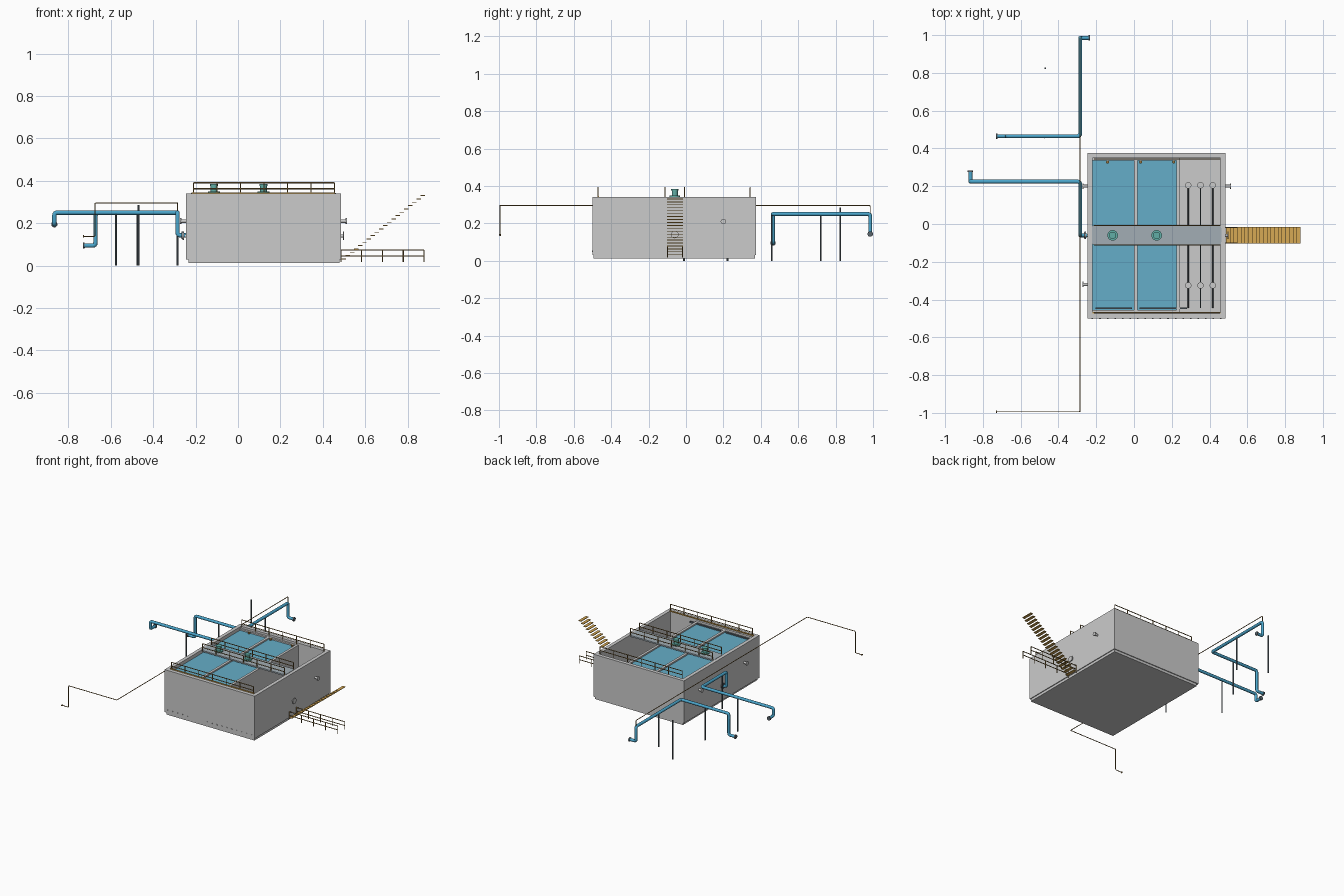
import bpy, bmesh, math
from mathutils import Vector

if "Cube" in bpy.data.objects:
    bpy.data.objects.remove(bpy.data.objects["Cube"])


def mat(name, r, g, b):
    m = bpy.data.materials.new(name)
    m.diffuse_color = (r, g, b, 1)
    m.use_nodes = True
    m.node_tree.nodes["Principled BSDF"].inputs["Base Color"].default_value = m.diffuse_color
    return m


BLUE = mat("pipe_blue", 0.07, 0.38, 0.6)
WATER = mat("water_blue", 0.13, 0.42, 0.58)
ORANGE = mat("tread_orange", 0.68, 0.4, 0.09)
BRASS = mat("rail_brass", 0.28, 0.17, 0.05)
TEAL = mat("motor_teal", 0.12, 0.42, 0.38)
DECK = mat("deck_grey", 0.36, 0.42, 0.46)
DARK = mat("steel_dark", 0.1, 0.13, 0.15)


def finish(name, bm, material=None, smooth=False):
    me = bpy.data.meshes.new(name)
    bm.to_mesh(me)
    bm.free()
    ob = bpy.data.objects.new(name, me)
    bpy.context.collection.objects.link(ob)
    if material:
        me.materials.append(material)
    if smooth:
        bpy.ops.object.select_all(action='DESELECT')
        bpy.context.view_layer.objects.active = ob
        ob.select_set(True)
        bpy.ops.object.shade_smooth_by_angle()
    return ob


def add_box(bm, lo, hi):
    vs = bmesh.ops.create_cube(bm, size=1)["verts"]
    for v in vs:
        v.co = Vector([(a + b) / 2 + c * (b - a) for a, b, c in zip(lo, hi, v.co)])


def add_cyl(bm, a, b, r, n=16):
    a, b = Vector(a), Vector(b)
    d = b - a
    m = d.to_track_quat('Z', 'Y').to_matrix().to_4x4()
    m.translation = (a + b) / 2
    bmesh.ops.create_cone(bm, cap_ends=True, segments=n, radius1=r, radius2=r,
                          depth=d.length, matrix=m)


def boxes(name, items, material=None):
    bm = bmesh.new()
    for lo, hi in items:
        add_box(bm, lo, hi)
    return finish(name, bm, material)


def cyls(name, items, material=None, n=16):
    bm = bmesh.new()
    for a, b, r in items:
        add_cyl(bm, a, b, r, n)
    return finish(name, bm, material, True)


def pipe(name, pts, r, material, bend=0.014):
    """Swept pipe along a path with short rounded elbows."""
    pts = [Vector(p) for p in pts]
    path = [pts[0]]
    for p, q, s in zip(pts, pts[1:], pts[2:]):
        a, b = q + (p - q).normalized() * bend, q + (s - q).normalized() * bend
        for i in range(5):
            t = i / 4
            path.append(a * (1 - t) ** 2 + q * 2 * t * (1 - t) + b * t * t)
    path.append(pts[-1])
    cu = bpy.data.curves.new(name, 'CURVE')
    cu.dimensions = '3D'
    cu.bevel_depth, cu.bevel_resolution, cu.use_fill_caps = r, 3, True
    sp = cu.splines.new('POLY')
    sp.points.add(len(path) - 1)
    for sp_pt, co in zip(sp.points, path):
        sp_pt.co = (*co, 1)
    cu.materials.append(material)
    ob = bpy.data.objects.new(name, cu)
    bpy.context.collection.objects.link(ob)


def railing(name, x0, x1, y, z, h, n):
    """Posts with a top rail and a mid rail, running along x."""
    r = 0.0028
    items = [((x0, y, z + h * k), (x1, y, z + h * k), r) for k in (0.5, 1)]
    for i in range(n):
        x = x0 + (x1 - x0) * i / (n - 1)
        items.append(((x, y, z), (x, y, z + h), r))
    cyls(name, items, BRASS, 8)


# Tank: base slab, outer walls and inner ledge
X0, X1, Y0, Y1, ZT = -0.245, 0.485, -0.5, 0.375, 0.34
boxes("tank_base", [((X0 + .012, Y0 + .006, .012), (X1 - .006, Y1 - .006, .035))])
W = 0.026
boxes("tank_walls", [
    ((X0, Y0, .03), (X1, Y0 + W, ZT)), ((X0, Y1 - W, .03), (X1, Y1, ZT)),
    ((X0, Y0 + W, .03), (X0 + W, Y1 - W, ZT)), ((X1 - W, Y0 + W, .03), (X1, Y1 - W, ZT))])
boxes("divider_walls", [((0.0, Y0 + W, .035), (.018, Y1 - W, .325)),
                        ((.226, Y0 + W, .035), (.244, Y1 - W, .325))])
boxes("end_ledges", [((X0 + W, Y0 + W, .29), (.226, -.455, .325)),
                     ((X0 + W, .335, .29), (.226, Y1 - W, .325))])

# Water in the two basins
boxes("water", [((X0 + W, -.46, .305), (0, .34, .315)), ((.018, -.46, .305), (.226, .34, .315))], WATER)

# Overflow troughs and small risers along the basin ends
boxes("overflow_troughs", [((-.205, -.45, .312), (-.01, -.442, .324)), ((.03, -.45, .312), (.28, -.442, .324))], DARK)
cyls("basin_risers", [((x, .328, .28), (x, .328, .326), .008) for x in (-.14, .035, .21)], BRASS)
cyls("front_bolts", [((-.22 + i * .04, Y0 - .003, .05), (-.22 + i * .04, Y0 + .005, .05), .004)
                     for i in range(18)], None, 8)

# Outlet chamber: floor pipes and discs
cyls("chamber_pipes", [((x, -.445, .05), (x, .205, .05), .003) for x in (.287, .352, .417)], DARK, 8)
cyls("chamber_discs", [((x, y, .035), (x, y, .062), .017) for x in (.287, .352, .417) for y in (-.325, .205)])

# Central walkway with rounded corners
deck = boxes("walkway", [((-.222, -.114, .332), (.462, -.004, .342))], DECK)
bm = bmesh.new()
bm.from_mesh(deck.data)
bmesh.ops.bevel(bm, geom=[e for e in bm.edges if abs(e.verts[0].co.z - e.verts[1].co.z) > .005],
                offset=.018, segments=5, affect='EDGES', profile=.5)
bm.to_mesh(deck.data)
bm.free()

# Railings
for nm, y in (("front_railing", -.47), ("walkway_railing_front", -.112),
              ("walkway_railing_back", -.008), ("back_railing", .343)):
    railing(nm, -.21, .455, y, .335, .056, 7)
boxes("front_kickplate", [((-.22, -.474, .338), (.458, -.466, .346))], ORANGE)

# Mixers: base flange, body, cap, shaft and blades
for i, x in enumerate((-.113, .12)):
    y = -.06
    cyls(f"mixer_motor_{i}", [((x, y, .342), (x, y, .35), .028), ((x, y, .35), (x, y, .376), .016),
                              ((x, y, .376), (x, y, .384), .019)], TEAL, 20)
    cyls(f"mixer_shaft_{i}", [((x, y, .1), (x, y, .335), .005)], DARK, 10)
    boxes(f"mixer_blades_{i}", [((x - .045, y - .006, .1), (x + .045, y + .006, .106)),
                                ((x - .006, y - .045, .1), (x + .006, y + .045, .106))], DARK)

# Flanged nozzles on the tank sides
for nm, x, s, spots in (("left", X0, -1, ((.2, .21), (-.06, .14), (-.32, .21))),
                        ("right", X1, 1, ((.2, .21), (-.06, .14)))):
    items = []
    for y, z in spots:
        ln = .028 if z > .2 else .016
        items += [((x - s * .01, y, z), (x + s * ln, y, z), .008),
                  ((x + s * (ln - .006), y, z), (x + s * ln, y, z), .0145 if z > .2 else .02)]
    cyls(f"{nm}_nozzles", items, None, 20)

# Staircase treads
N = 20
boxes("stair_treads", [((.488 + i * .0196, -.102, .03 + i * .0157), (.509 + i * .0196, -.016, .034 + i * .0157))
                       for i in range(N)], ORANGE)
for nm, y in (("stair_railing_front", -.1), ("stair_railing_back", -.018)):
    railing(nm, X1, .877, y, .018, .056, 5)

# Large blue pipe runs with end flanges
R = 0.0105
pipe("far_pipe", [(-.235, .985, .143), (-.285, .985, .143), (-.285, .985, .25), (-.285, .465, .25),
                  (-.672, .465, .25), (-.672, .465, .095), (-.728, .465, .095)], R, BLUE)
pipe("near_pipe", [(-.25, -.06, .143), (-.285, -.06, .143), (-.285, -.06, .25), (-.285, .225, .25),
                   (-.866, .225, .25), (-.866, .225, .195), (-.866, .28, .195)], R, BLUE)
cyls("pipe_flanges", [((-.24, .985, .143), (-.232, .985, .143), .0145), ((-.731, .465, .095), (-.723, .465, .095), .0145),
                      ((-.866, .274, .195), (-.866, .282, .195), .0145), ((-.266, -.06, .143), (-.258, -.06, .143), .018)],
     DARK, 20)

# Thin feed line with its end flange
pipe("feed_line", [(-.285, .985, .25), (-.285, .985, .295), (-.285, -.994, .295),
                   (-.675, -.994, .295), (-.675, -.994, .138), (-.728, -.994, .138)], .0026, BRASS, .006)
cyls("feed_flange", [((-.731, -.994, .138), (-.726, -.994, .138), .006)], BRASS, 12)

# Pipe support posts and one free-standing post
cyls("support_posts", [((x, y, 0), (x, y, z), .0048) for x, y, z in (
    (-.285, .72, .245), (-.475, .458, .245), (-.575, .222, .245), (-.285, -.01, .245), (-.47, .825, .285))], DARK, 10)
